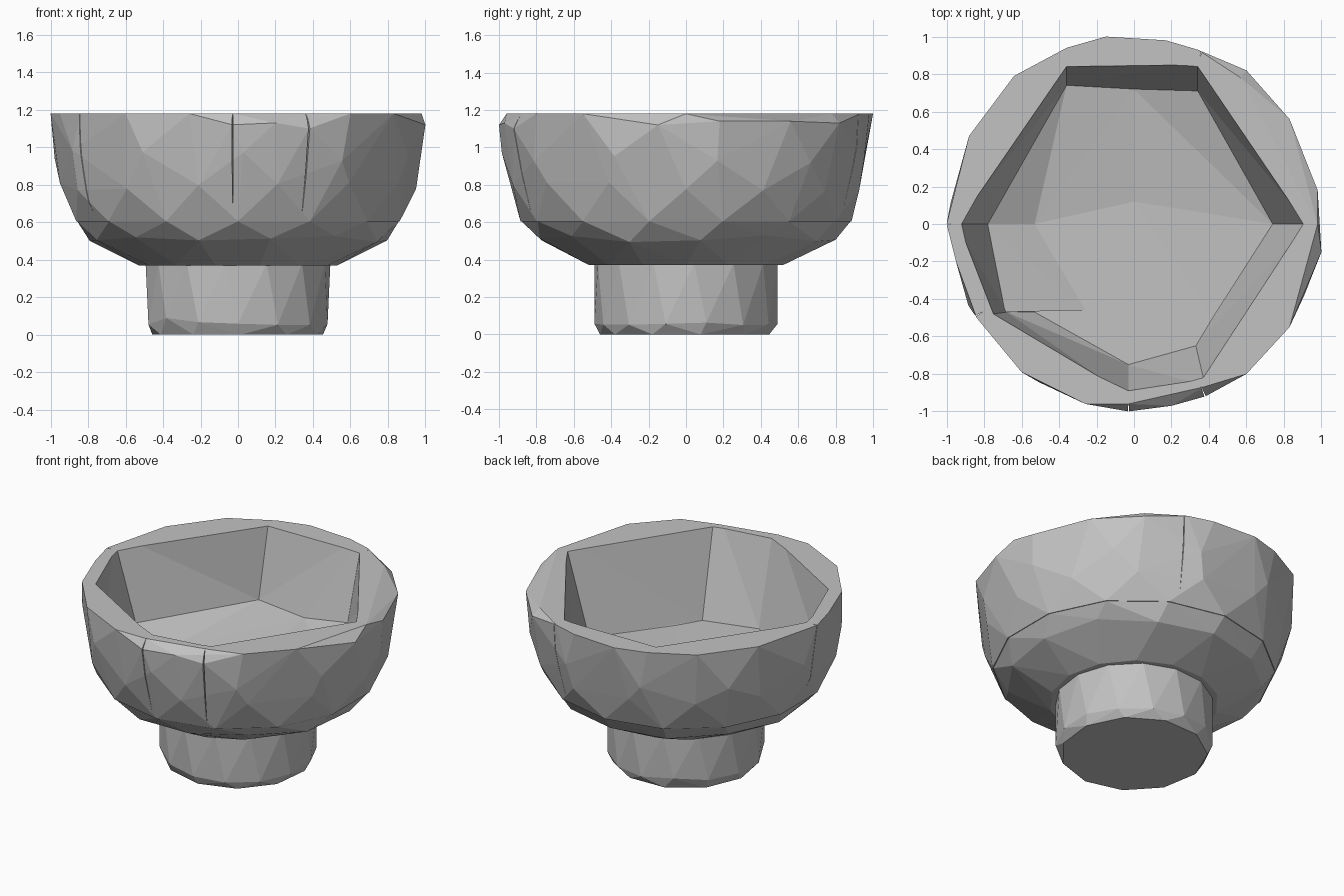
import bpy, bmesh, math, random
from mathutils import Vector

random.seed(4)
cube = bpy.data.objects.get("Cube")
if cube:
    bpy.data.objects.remove(cube)

stone = bpy.data.materials.new("grey_stone")
stone.use_nodes = True
GREY = (0.54, 0.54, 0.54, 1)
stone.diffuse_color = GREY
stone.node_tree.nodes["Principled BSDF"].inputs["Base Color"].default_value = GREY


def hull(name, points):
    """Flat-faced convex solid around the points."""
    bm = bmesh.new()
    for p in points:
        bm.verts.new(p)
    out = bmesh.ops.convex_hull(bm, input=bm.verts)
    loose = {g for g in out["geom_interior"] + out["geom_unused"]
             if isinstance(g, bmesh.types.BMVert)}
    bmesh.ops.delete(bm, geom=list(loose), context='VERTS')
    bmesh.ops.recalc_face_normals(bm, faces=bm.faces)
    mesh = bpy.data.meshes.new(name)
    bm.to_mesh(mesh)
    bm.free()
    mesh.materials.append(stone)
    obj = bpy.data.objects.new(name, mesh)
    bpy.context.collection.objects.link(obj)
    return obj


def carve(obj, cutter):
    """Subtract the cutter, then discard it."""
    cutter.hide_render = True
    mod = obj.modifiers.new("carve", 'BOOLEAN')
    mod.operation, mod.solver, mod.object = 'DIFFERENCE', 'EXACT', cutter
    bpy.context.view_layer.objects.active = obj
    bpy.ops.object.modifier_apply(modifier=mod.name)
    bpy.data.objects.remove(cutter)


def ring(radius, z, sides, turn=0.0, rough=0.0):
    """Rough-hewn ring: heights wander, radius stays true."""
    return [Vector((radius * math.cos(a), radius * math.sin(a),
                    z + random.uniform(-rough, rough)))
            for a in ((i + turn) * math.tau / sides for i in range(sides))]


# Bowl body: irregular flat brim, a few dipped corners, staggered rings below
TOP = 1.18
brim = [(-.36, .94), (-.15, 1), (.17, .98), (.34, .93), (.57, .78), (.98, 0),
        (.83, -.55), (.6, -.8), (.37, -.87), (-.03, -.96), (-.26, -.96),
        (-.6, -.79), (-.84, -.5), (-.95, -.2), (-1, 0), (-.88, .47), (-.64, .79)]
dipped = [(.38, -.92, 1.1), (-.03, -1, 1.12), (.2, -.97, 1.13), (.6, .82, 1.13),
          (.83, .56, 1.14), (.98, .18, 1.14), (1, -.15, 1.12)]
points = [(x, y, TOP) for x, y in brim] + dipped
points += ring(.985, .95, 11, .3, .04) + ring(.95, .79, 14, 0, .03)
points += ring(.885, .605, 14, .5)
bowl = hull("bowl", points)

# Lower bowl, continuing the upper shell down to the foot
hull("bowl_underside", ring(.88, .605, 14, .5) + ring(.8, .51, 13, .2, .02)
     + ring(.53, .37, 14, 0))

# Hollow: sloping walls carried above the rim, shallow faceted floor
mouth = [(-.36, .84), (.34, .84), (.9, 0), (.37, -.82), (-.03, -.89),
         (-.75, -.48), (-.92, 0)]
base = [(-.36, .74, .71), (.34, .71, .75), (.78, 0, .82), (.33, -.65, .61),
        (-.03, -.75, .61), (-.68, -.47, .74), (-.78, 0, .72)]
walls = []
for (x, y), b in zip(mouth, base):
    low, top = Vector(b), Vector((x, y, TOP))
    walls += [low, top + (top - low) * .25]
floor = [(-.53, 0, .61), (-.53, -.47, .61), (.74, 0, .63), (.42, -.5, .61),
         (0, .72, .69), (0, .12, .61)]
carve(bowl, hull("hollow_cutter", walls + floor))

# Sloping block at the foot of the left-hand inner wall
ledge = [(-.8, 0, .73), (-.7, -.47, .77), (-.53, 0, .612), (-.26, -.46, .612)]
hull("inner_ledge", ledge + [(x, y, .607) for x, y, z in ledge])

# Narrow splits between the stone blocks of the wall
for x, y, depth in [(-.03, -1, .04), (.38, -.92, .05), (.37, .94, .04),
                    (-.86, -.5, .05), (-1, 0, .03)]:
    out = Vector((x, y, 0))
    side = Vector((-y, x, 0)).normalized() * .008
    wedge = [p * s + Vector((0, 0, z)) for z, s in ((.66, .93), (1.3, 1))
             for p in (out * (1 - depth), out * 1.1 + side, out * 1.1 - side)]
    carve(bowl, hull("split_cutter", wedge))

# Foot: near-straight drum with a chipped bottom edge
hull("foot", ring(.495, .38, 14, .2) + ring(.49, .07, 14, .5, .02)
     + ring(.46, 0, 11, .3))
